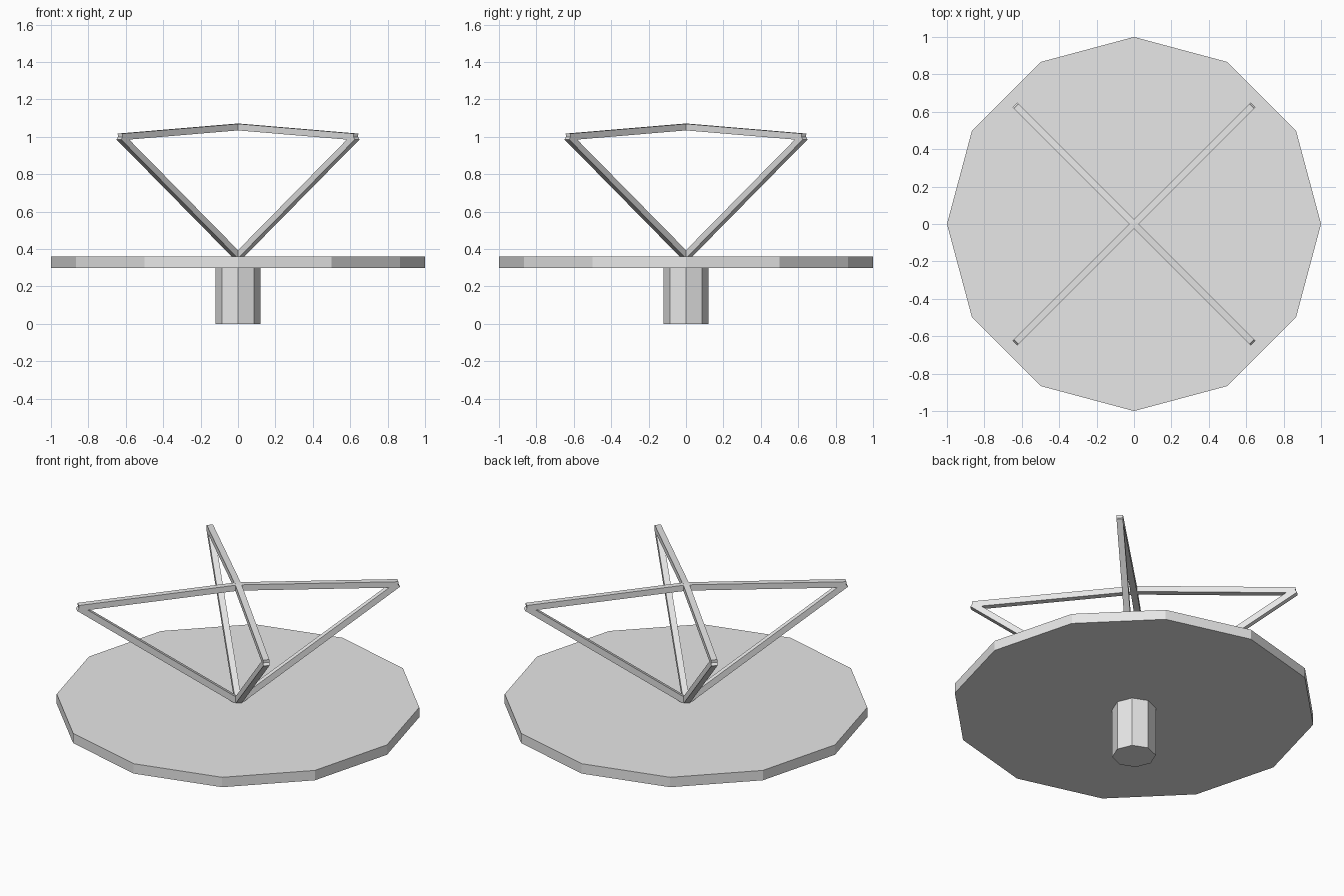
import bpy, bmesh, math
from mathutils import Vector, Matrix

if "Cube" in bpy.data.objects:
    bpy.data.objects.remove(bpy.data.objects["Cube"])

grey = bpy.data.materials.new("light_grey")
grey.diffuse_color = (0.8, 0.8, 0.8, 1.0)
grey.use_nodes = True
grey.node_tree.nodes["Principled BSDF"].inputs["Base Color"].default_value = grey.diffuse_color


def finish(name, bm):
    mesh = bpy.data.meshes.new(name)
    bm.to_mesh(mesh)
    bm.free()
    mesh.materials.append(grey)
    obj = bpy.data.objects.new(name, mesh)
    bpy.context.collection.objects.link(obj)
    return obj


def prism(name, sides, radius, z0, z1):
    """Flat-sided cylinder with one corner on the +x axis."""
    bm = bmesh.new()
    ring = [bm.verts.new((radius * math.cos(2 * math.pi * i / sides),
                          radius * math.sin(2 * math.pi * i / sides), z0))
            for i in range(sides)]
    base = bm.faces.new(ring)
    out = bmesh.ops.extrude_face_region(bm, geom=[base], use_keep_orig=True)
    top = [v for v in out["geom"] if isinstance(v, bmesh.types.BMVert)]
    bmesh.ops.translate(bm, verts=top, vec=(0, 0, z1 - z0))
    bmesh.ops.recalc_face_normals(bm, faces=bm.faces)
    return finish(name, bm)


def bar(name, start, end, thick=0.035):
    """Square bar between two points, cut square at both ends."""
    start, end = Vector(start), Vector(end)
    along = (end - start).normalized()
    side = Vector((0, 0, 1)).cross(along).normalized()
    up = along.cross(side)
    rot = Matrix((along, side, up)).transposed().to_4x4()
    size = Matrix.Diagonal(((end - start).length, thick, thick, 1))
    bm = bmesh.new()
    bmesh.ops.create_cube(bm, size=1.0,
                          matrix=Matrix.Translation((start + end) / 2) @ rot @ size)
    return finish(name, bm)


# Base post and round platform
prism("base_post", 8, 0.12, 0.0, 0.30)
prism("platform", 12, 1.0, 0.30, 0.36)

# Four leaning struts, each tied back to the centre by a top bar
for i, (sx, sy) in enumerate(((1, 1), (-1, 1), (-1, -1), (1, -1)), 1):
    corner = (0.63 * sx, 0.63 * sy, 1.0)
    bar(f"strut_{i}", (0, 0, 0.36), corner)
    bar(f"top_bar_{i}", (0, 0, 1.053), corner)
